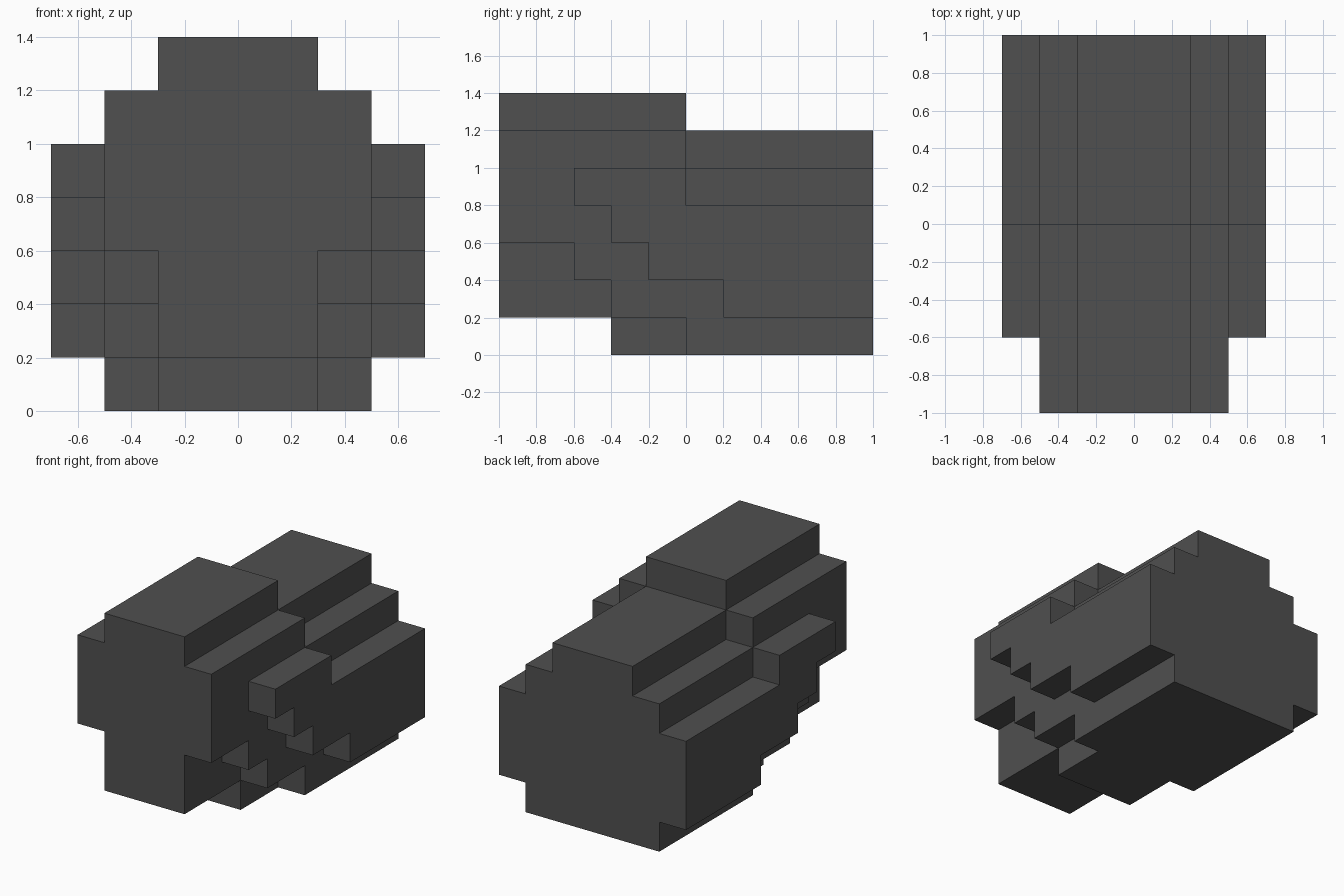
import bpy
import bmesh
from mathutils import Vector

cube = bpy.data.objects.get("Cube")
if cube:
    bpy.data.objects.remove(cube, do_unlink=True)

# Single dark grey material
grey = bpy.data.materials.new("dark_grey")
grey.use_nodes = True
colour = (0.08, 0.08, 0.08, 1.0)
grey.diffuse_color = colour
bsdf = grey.node_tree.nodes["Principled BSDF"]
bsdf.inputs["Base Color"].default_value = colour
bsdf.inputs["Roughness"].default_value = 0.9


def slab(name, profile, x0, x1):
    """Extrude a stepped (y, z) side profile from x0 to x1."""
    bm = bmesh.new()
    face = bm.faces.new([bm.verts.new((x0, y, z)) for y, z in profile])
    ext = bmesh.ops.extrude_face_region(bm, geom=[face])
    verts = [g for g in ext["geom"] if isinstance(g, bmesh.types.BMVert)]
    bmesh.ops.translate(bm, verts=verts, vec=Vector((x1 - x0, 0, 0)))
    # Make sure both end caps exist and normals face outward
    bmesh.ops.holes_fill(bm, edges=[e for e in bm.edges if e.is_boundary])
    bmesh.ops.recalc_face_normals(bm, faces=bm.faces)
    mesh = bpy.data.meshes.new(name)
    bm.to_mesh(mesh)
    bm.free()
    mesh.materials.append(grey)
    obj = bpy.data.objects.new(name, mesh)
    bpy.context.collection.objects.link(obj)
    return obj


# Central body: tallest block, raised front half, undercut nose
core = [(-1, 0.2), (-0.4, 0.2), (-0.4, 0), (1, 0),
        (1, 1.2), (0, 1.2), (0, 1.4), (-1, 1.4)]

# Shoulder layer: lower top, stepped underside at the front
shoulder = [(-1, 0.6), (-0.6, 0.6), (-0.6, 0.4), (-0.4, 0.4),
            (-0.4, 0.2), (0, 0.2), (0, 0), (1, 0),
            (1, 1.0), (0, 1.0), (0, 1.2), (-1, 1.2)]

# Outer side panel: staircase front edge
side_panel = [(-0.6, 0.8), (-0.4, 0.8), (-0.4, 0.6), (-0.2, 0.6),
              (-0.2, 0.4), (0.2, 0.4), (0.2, 0.2), (1, 0.2),
              (1, 0.8), (0, 0.8), (0, 1.0), (-0.6, 1.0)]

slab("core_body", core, -0.3, 0.3)
for side, s in (("left", 1), ("right", -1)):
    slab(side + "_shoulder", shoulder, 0.3 * s, 0.5 * s)
    slab(side + "_side_panel", side_panel, 0.5 * s, 0.7 * s)
